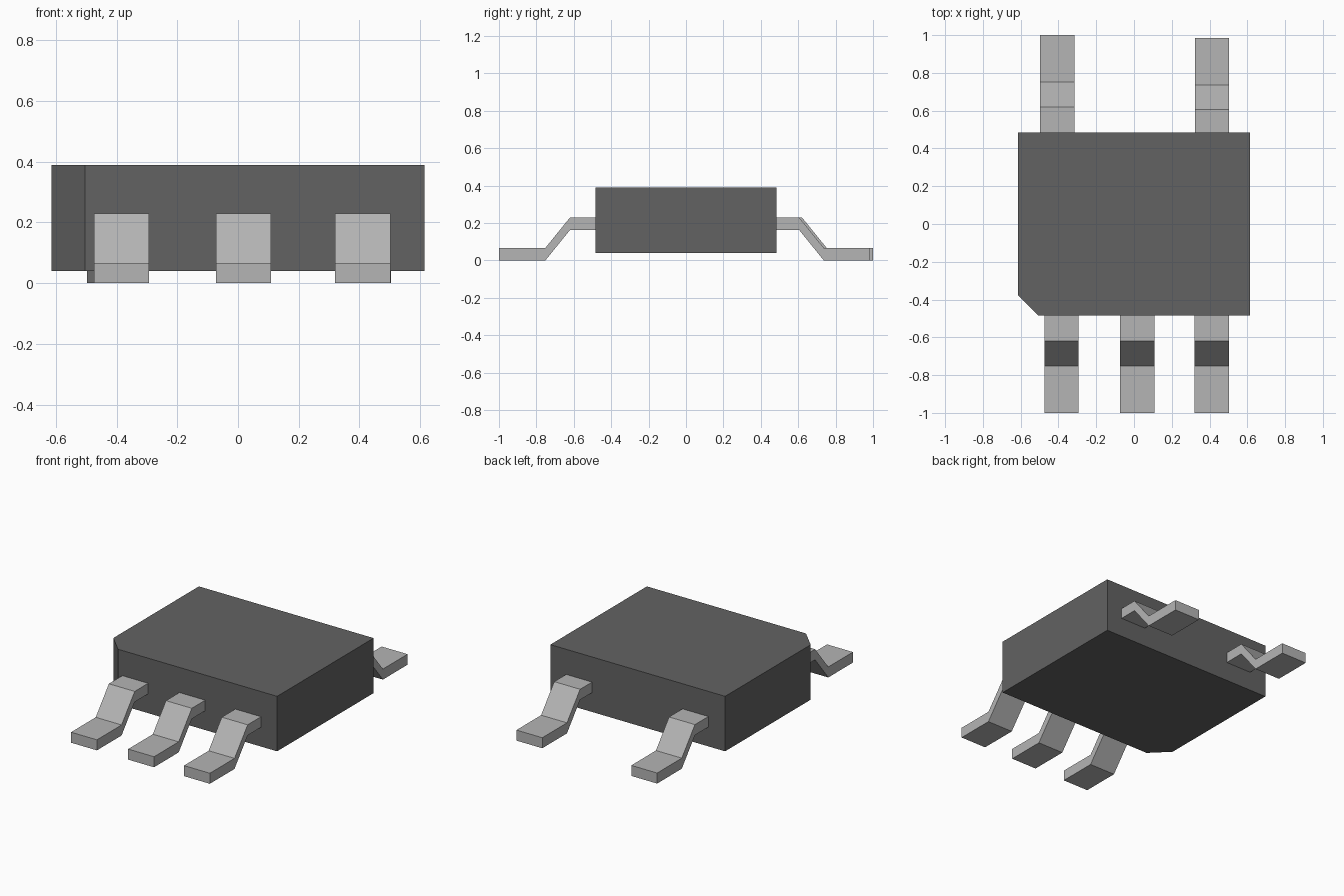
import bpy
import bmesh

cube = bpy.data.objects.get("Cube")
if cube:
    bpy.data.objects.remove(cube, do_unlink=True)


def material(name, value):
    mat = bpy.data.materials.new(name)
    mat.use_nodes = True
    colour = (value, value, value, 1)
    mat.diffuse_color = colour
    mat.node_tree.nodes["Principled BSDF"].inputs["Base Color"].default_value = colour
    return mat


dark_grey = material("dark grey plastic", 0.123)
light_grey = material("light grey metal", 0.459)


def prism(name, outline, offset, mat):
    """Extrude a closed 3D outline along offset into a solid."""
    bm = bmesh.new()
    face = bm.faces.new([bm.verts.new(p) for p in outline])
    ext = bmesh.ops.extrude_face_region(bm, geom=[face], use_keep_orig=True)
    verts = [v for v in ext["geom"] if isinstance(v, bmesh.types.BMVert)]
    bmesh.ops.translate(bm, verts=verts, vec=offset)
    bmesh.ops.recalc_face_normals(bm, faces=bm.faces)
    mesh = bpy.data.meshes.new(name)
    bm.to_mesh(mesh)
    bm.free()
    mesh.materials.append(mat)
    obj = bpy.data.objects.new(name, mesh)
    bpy.context.collection.objects.link(obj)
    return obj


# Package body with one chamfered corner
X, Y, Z0, Z1 = 0.615, 0.485, 0.04, 0.39
corners = [(-X, Y), (-X, -0.375), (-0.505, -Y), (X, -Y), (X, Y)]
prism("body", [(x, y, Z0) for x, y in corners], (0, 0, Z1 - Z0), dark_grey)

# Bent leads: a stepped strip profile, measured outwards from the body
THICK, WIDTH = 0.067, 0.182


def lead(name, x, side, tip):
    path = [(Y, 0.163), (tip - 0.38, 0.163), (tip - 0.248, 0), (tip, 0)]
    profile = path + [(y, z + THICK) for y, z in reversed(path)]
    prism(name, [(x - WIDTH / 2, side * y, z) for y, z in profile],
          (WIDTH, 0, 0), light_grey)


for label, x in (("right", -0.384), ("middle", 0.018), ("left", 0.411)):
    lead("front_lead_" + label, x, -1, 1.0)
lead("back_lead_right", -0.406, 1, 1.0)
lead("back_lead_left", 0.413, 1, 0.985)
